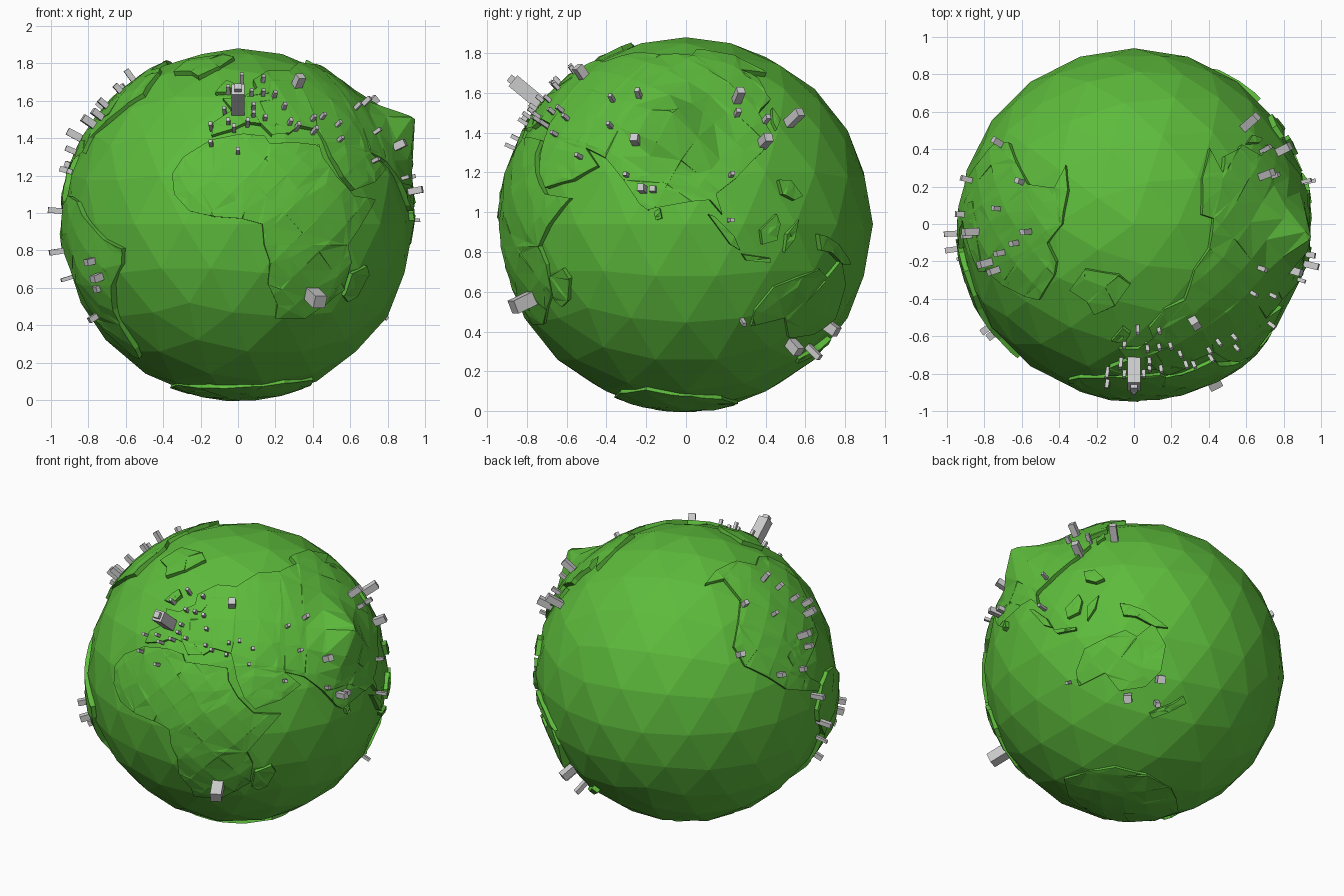
import bpy, bmesh, math, random
from mathutils import Vector

random.seed(4)
R = 0.94
CENTRE = Vector((0, 0, R))

# Viewing directions (azimuth, elevation) used to place points on the globe
FRONT, RIGHT, TOP = (0, 0), (90, 0), (0, 90)
LEFT, BOTTOM, BELOW = (-90, 0), (0, -90), (143, -25)


def on_globe(view, pts):
    """Unit directions of the globe points seen at (u, v) from a view."""
    a, e = map(math.radians, view)
    right = Vector((math.cos(a), math.sin(a), 0))
    out = Vector((math.cos(e) * math.sin(a), -math.cos(e) * math.cos(a), math.sin(e)))
    up = out.cross(right)
    return [(right * u + up * v + out * math.sqrt(max(R * R - u * u - v * v, 0))).normalized()
            for u, v in pts]


def material(name, col):
    m = bpy.data.materials.new(name)
    m.diffuse_color = col
    return m


GREEN = material("green", (0.11, 0.5, 0.045, 1))


def finish(bm, name, mat=None):
    bmesh.ops.recalc_face_normals(bm, faces=bm.faces)
    me = bpy.data.meshes.new(name)
    bm.to_mesh(me)
    bm.free()
    ob = bpy.data.objects.new(name, me)
    ob.location = CENTRE
    bpy.context.collection.objects.link(ob)
    if mat:
        me.materials.append(mat)


# Mountains: direction, extra height, angular spread
PEAKS = [(Vector((0.87, -0.06, 0.49)), 0.15, 0.15),
         (Vector((-0.82, -0.5, -0.3)), 0.03, 0.2),
         (Vector((0.55, -0.8, 0.1)), 0.012, 0.25),
         (Vector((0.42, 0.75, -0.5)), 0.03, 0.12)]


def land(name, coast, top=0.955, step=0.15):
    """Raised plate: flatten the coast, cut it into a grid, wrap it back on the globe."""
    c = sum(coast, Vector()).normalized()
    e1 = c.orthogonal().normalized()
    e2 = c.cross(e1)
    bm = bmesh.new()
    vs = []
    for p in coast:
        d = Vector((p.dot(e1), p.dot(e2), 0)).normalized()
        vs.append(bm.verts.new(d * math.acos(max(-1, min(1, p.dot(c))))))
    bm.faces.new(vs)
    bmesh.ops.triangulate(bm, faces=bm.faces[:])
    for axis in (Vector((1, 0, 0)), Vector((0, 1, 0))):
        for i in range(-10, 11):
            bmesh.ops.bisect_plane(bm, geom=bm.verts[:] + bm.edges[:] + bm.faces[:],
                                   plane_co=axis * i * step, plane_no=axis)
    bmesh.ops.triangulate(bm, faces=bm.faces[:])
    for v in bm.verts:
        t = v.co.length
        d = (e1 * v.co.x + e2 * v.co.y).normalized()
        n = c * math.cos(t) + d * math.sin(t)
        r = top + random.uniform(-0.004, 0.004)
        for p, h, w in PEAKS:
            r += h * math.exp(-(n.angle(p) / w) ** 2)
        v.co = n * r
    ext = bmesh.ops.extrude_face_region(bm, geom=bm.faces[:], use_keep_orig=True)
    for v in ext["geom"]:
        if isinstance(v, bmesh.types.BMVert):
            v.co = v.co.normalized() * 0.91
    finish(bm, name, GREEN)


# Ocean ball
bm = bmesh.new()
bmesh.ops.create_icosphere(bm, subdivisions=3, radius=R)
finish(bm, "globe", GREEN)

# Continents
land("africa", on_globe(FRONT, [
    (-.14, .45), (-.29, .36), (-.35, .27), (-.34, .16), (-.26, .07), (-.13, .04), (.02, .03),
    (.13, 0), (.14, -.11), (.17, -.2), (.16, -.32), (.21, -.43), (.2, -.5), (.36, -.5),
    (.46, -.43), (.56, -.35), (.6, -.2), (.58, -.11), (.65, 0), (.73, .13), (.61, .15),
    (.52, .25), (.45, .35), (.43, .42), (.33, .43), (.17, .43), (.14, .47), (.03, .48)]), top=0.948)
land("eurasia", on_globe(FRONT, [
    (-.14, .47), (-.03, .5), (.05, .54), (.12, .53), (.18, .47), (.2, .53), (.27, .48), (.32, .52),
    (.42, .5), (.46, .43), (.49, .36), (.55, .25), (.61, .18), (.72, .22), (.78, .29), (.7, .38)])
    + on_globe(RIGHT, [
        (-.4, .33), (-.31, .22), (-.23, .1), (-.19, .07), (-.15, .18), (-.02, .28), (.05, .22),
        (.12, .12), (.18, .05), (.15, .15), (.25, .23), (.38, .36), (.42, .46), (.36, .55), (.42, .62)])
    + on_globe(TOP, [
        (.56, .4), (.48, .36), (.47, .27), (.4, .4), (.36, .24), (.36, .05), (.42, .03), (.4, -.13),
        (.32, -.24), (.27, -.4), (.16, -.45), (.08, -.55), (.1, -.6), (.18, -.53), (.16, -.62),
        (.02, -.66), (-.08, -.66), (-.03, -.72), (-.13, -.76)]))
land("north_america", on_globe(TOP, [
    (-.36, .31), (-.42, .19), (-.56, .21), (-.62, .32), (-.66, .43), (-.74, .42)])
    + on_globe(LEFT, [
        (-.3, .3), (-.2, .2), (-.05, .14), (.1, .08), (.13, .12), (.02, .2), (-.02, .27),
        (-.1, .27), (-.12, .38), (0, .44), (.2, .44), (.25, .38)])
    + on_globe(FRONT, [(-.78, .46), (-.7, .54)])
    + on_globe(TOP, [(-.58, -.38), (-.5, -.4), (-.42, -.27), (-.41, -.2), (-.46, -.1),
                     (-.38, 0), (-.35, .18)]))
land("south_america", on_globe(FRONT, [
    (-.85, .12), (-.82, .05), (-.76, -.02), (-.71, -.08), (-.61, -.13), (-.61, -.21), (-.66, -.32),
    (-.65, -.45), (-.62, -.53), (-.54, -.66), (-.52, -.71)])
    + on_globe(LEFT, [(.3, -.7), (.27, -.5), (.26, -.3), (.1, -.12), (.08, -.04), (.15, .1), (.25, .15)]))
land("australia", on_globe(BELOW, [
    (-.4, -.08), (-.35, .06), (-.22, .13), (-.1, .18), (-.03, .14), (.075, .23), (.15, .09),
    (.12, -.07), (.03, -.17), (-.13, -.2), (-.22, -.09), (-.38, -.17)]), top=0.95)
land("antarctica", on_globe(BOTTOM, [
    (-.33, .2), (-.15, .33), (.05, .36), (.25, .33), (.4, .2), (.38, -.02), (.3, -.18),
    (.12, -.26), (-.1, -.24), (-.22, -.15), (-.36, 0)]), top=0.945)
land("greenland", on_globe(TOP, [
    (-.26, -.24), (-.08, -.27), (-.02, -.32), (-.1, -.43), (-.21, -.48), (-.25, -.41), (-.34, -.35)]))

# Islands
ISLANDS = {
    "madagascar": (FRONT, [(.56, -.38), (.6, -.26), (.68, -.22), (.69, -.27), (.63, -.38), (.58, -.41)]),
    "british_isles": (TOP, [(-.12, -.62), (-.06, -.55), (-.02, -.58), (-.05, -.63)]),
    "sumatra": (RIGHT, [(.11, .05), (.14, .04), (.24, -.06), (.27, -.13), (.22, -.1)]),
    "borneo": (RIGHT, [(.37, -.03), (.45, .05), (.47, 0), (.45, -.08), (.38, -.1)]),
    "java": (RIGHT, [(.28, -.15), (.42, -.17), (.42, -.19), (.3, -.18)]),
    "sulawesi": (RIGHT, [(.5, -.05), (.56, .02), (.54, -.07), (.49, -.14)]),
    "philippines": (RIGHT, [(.46, .22), (.52, .22), (.58, .14), (.54, .12), (.48, .15)]),
    "new_guinea": (RIGHT, [(.66, -.05), (.7, -.06), (.76, -.1), (.82, -.2), (.78, -.2), (.72, -.14), (.67, -.13)]),
    "japan": (RIGHT, [(.43, .58), (.47, .52), (.45, .47), (.43, .51)]),
    "sri_lanka": (RIGHT, [(-.16, .06), (-.13, .08), (-.12, .03), (-.15, .02)]),
    "new_zealand": (BELOW, [(.06, -.33), (.12, -.3), (.2, -.27), (.27, -.22), (.29, -.26), (.2, -.31), (.08, -.36)]),
}
for name, (view, pts) in ISLANDS.items():
    land(name, on_globe(view, pts))

# Buildings
city = bmesh.new()


def tower(n, w, h, base=0.93):
    q = n.to_track_quat('Z', 'Y')
    box = bmesh.ops.create_cube(city, size=1)["verts"]
    for v in box:
        v.co = q @ Vector((v.co.x * w, v.co.y * w, base + (v.co.z + 0.5) * h))


def towers(view, specs):
    for u, v, w, h in specs:
        tower(on_globe(view, [(u, v)])[0], w, h + 0.02)


big = on_globe(FRONT, [(0, .6)])[0]
tower(big, .07, .2)
tower(big, .04, .225)
towers(FRONT, [
    (.39, -.37, .07, .11), (.31, .73, .045, .07), (.71, .33, .02, .05), (-.75, -.19, .035, .07),
    (-.71, -.27, .04, .08), (-.74, -.48, .03, .06), (-.72, -.33, .035, .05), (-.88, -.28, .02, .06)])
towers(RIGHT, [
    (-.36, .61, .02, .05), (-.23, .63, .025, .06), (-.37, .48, .02, .05), (-.24, .4, .04, .08),
    (-.29, .24, .02, .05), (-.21, .17, .035, .08), (-.16, .17, .03, .05), (.25, .61, .04, .09),
    (.25, .54, .025, .05), (.52, .51, .045, .09), (.38, .4, .045, .08), (.39, .51, .025, .05),
    (.22, .24, .02, .06), (.22, .02, .02, .05), (.7, -.5, .05, .07), (.53, -.6, .05, .06),
    (.62, -.62, .03, .07), (.28, -.48, .02, .04)])
towers(TOP, [
    (-.7, .42, .035, .06), (-.59, .22, .03, .05), (-.71, .08, .025, .05), (-.86, .23, .03, .06)])
towers(LEFT, [
    (.04, .45, .04, .09), (.06, .38, .03, .06), (.2, .52, .04, .08), (.24, .56, .035, .07),
    (.15, .62, .03, .06), (.1, .7, .03, .05), (.04, .76, .03, .07), (-.05, .28, .03, .05),
    (.05, .07, .03, .07), (.13, -.14, .03, .08)])

# Small houses of the dense region
HOUSES = [(-.14, .51), (-.14, .42), (-.05, .53), (0, .38), (-.07, .59), (.05, .53), (.07, .68), (.08, .61),
          (.13, .75), (.13, .68), (.14, .55), (.02, .76), (-.05, .7), (.24, .61), (.27, .53), (.31, .51),
          (.39, .55), (.4, .49), (.44, .56), (.52, .52), (.53, .44), (.19, .67), (-.02, .5), (.08, .57)]
towers(FRONT, [(u, v, .02, .045) for u, v in HOUSES])
finish(city, "buildings")
